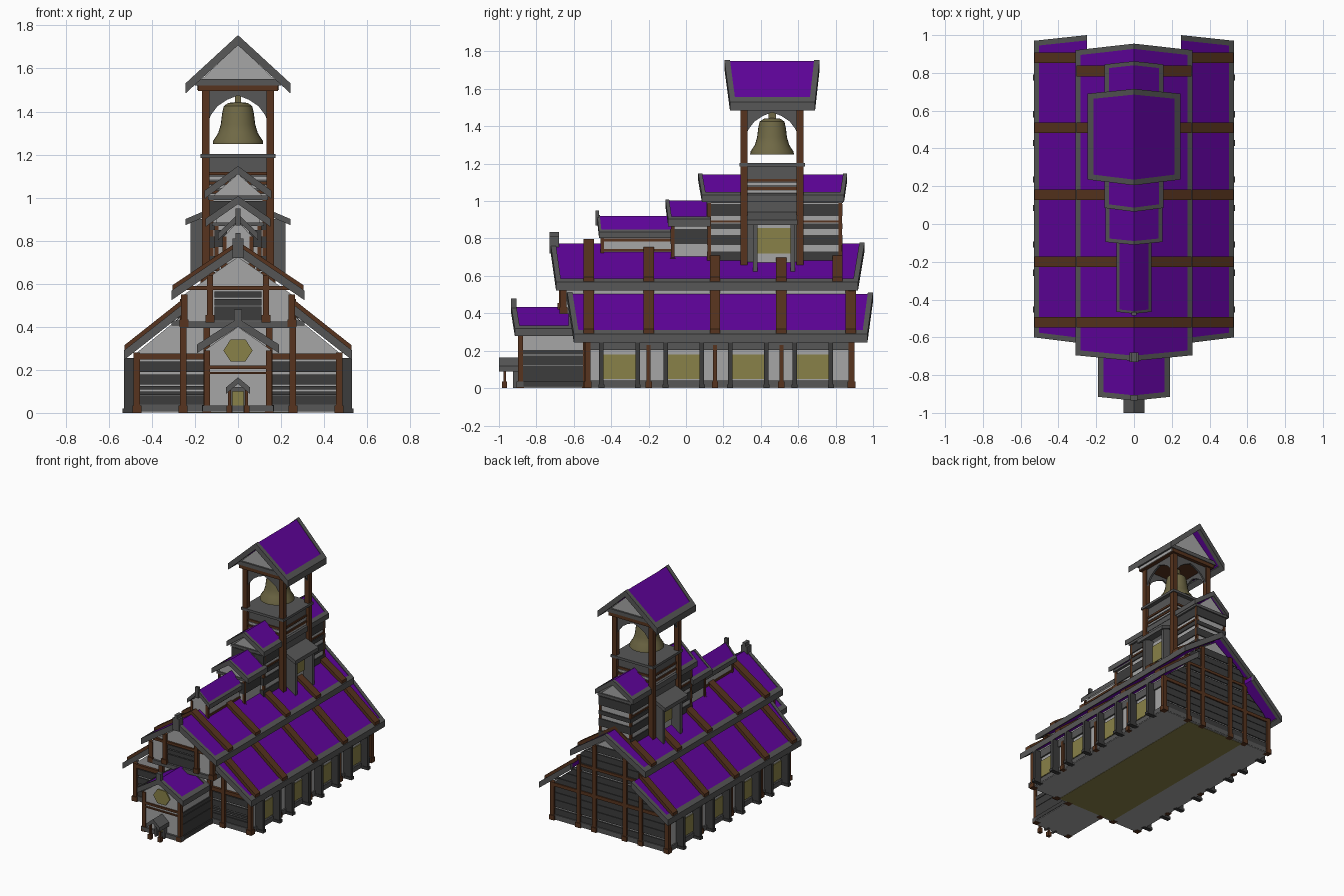
import bpy, bmesh, math

if "Cube" in bpy.data.objects:
    bpy.data.objects.remove(bpy.data.objects["Cube"])

def material(name, r, g, b):
    m = bpy.data.materials.new(name)
    m.diffuse_color = (r, g, b, 1)
    m.use_nodes = True
    m.node_tree.nodes["Principled BSDF"].inputs["Base Color"].default_value = m.diffuse_color
    return m

PURPLE = material("purple_tiles", .115, .001, .33)
STONE = material("grey_stone", .095, .095, .095)
DARK = material("dark_planks", .045, .045, .045)
WHITE = material("pale_plaster", .38, .38, .38)
BROWN = material("brown_timber", .095, .034, .013)
GOLD = material("gold_glass", .25, .22, .065)
BRONZE = material("bronze", .16, .14, .06)

def prisms(name, mat, pairs, mirror=False):
    """Solids lofted between pairs of matching loops, optionally mirrored in x."""
    bm = bmesh.new()
    for s in ((1, -1) if mirror else (1,)):
        for a, b in pairs:
            va, vb = ([bm.verts.new((s * x, y, z)) for x, y, z in l] for l in (a, b))
            n = len(va)
            bm.faces.new(va)
            bm.faces.new(vb[::-1])
            for i in range(n):
                j = (i + 1) % n
                bm.faces.new((va[i], vb[i], vb[j], va[j]))
    bmesh.ops.recalc_face_normals(bm, faces=bm.faces)
    me = bpy.data.meshes.new(name)
    bm.to_mesh(me)
    bm.free()
    me.materials.append(mat)
    ob = bpy.data.objects.new(name, me)
    bpy.context.collection.objects.link(ob)
    return ob

def box(x0, x1, y0, y1, z0, z1):
    q = [(x0, z0), (x1, z0), (x1, z1), (x0, z1)]
    return [(x, y0, z) for x, z in q], [(x, y1, z) for x, z in q]

def boxes(name, mat, items, mirror=False):
    return prisms(name, mat, [box(*i) for i in items], mirror)

def house(name, mat, half, y0, y1):
    """Symmetric wall profile (right half, bottom to apex) extruded along y."""
    p = half + [(-x, z) for x, z in half[::-1] if x > 0]
    return prisms(name, mat, [([(x, y0, z) for x, z in p], [(x, y1, z) for x, z in p])])

def slab(x0, z0, x1, z1, f0, f1, b0, b1, t):
    """Sloping plate from inner edge (x0,z0) to eave (x1,z1)."""
    p = [(x0, z0, 0), (x1, z1, 1), (x1, z1 - t, 1), (x0, z0 - t, 0)]
    return [(x, (f0, f1)[e], z) for x, z, e in p], [(x, (b0, b1)[e], z) for x, z, e in p]

def roof(name, x0, z0, x1, z1, f0, f1, b0, b1, t=.045, m=.028):
    """Stone verges and eaves framing a slightly sunken tiled plate."""
    k = 1 - m / (x1 - x0)
    xe, ze = x0 + (x1 - x0) * k, z0 + (z1 - z0) * k
    prisms(name + "_trim", STONE, [
        slab(x0, z0, x1, z1, f0, f1, f0 + m, f1 + m, t),
        slab(x0, z0, x1, z1, b0 - m, b1 - m, b0, b1, t),
        slab(xe, ze, x1, z1, f1 + m / 2, f1 + m / 2, b1 - m / 2, b1 - m / 2, t)], True)
    prisms(name + "_tiles", PURPLE, [slab(x0, z0 - .006, xe + .004, ze - .009, f0 + m - .004, f1 + m - .004,
                                          b0 - m + .004, b1 - m + .004, t - .014)], True)

def posts(name, spots, w=.015):
    """Square timber posts with feet, mirrored: (x, y, z0, z1)."""
    items = []
    for x, y, z0, z1 in spots:
        items.append((x - w, x + w, y - w, y + w, z0, z1))
        items.append((x - w - .006, x + w + .006, y - w - .006, y + w + .006, z0, z0 + .035))
    boxes(name, BROWN, items, True)

# nave: walls, plinth and floor
house("nave_walls", WHITE, [(.47, .01), (.47, .28), (.25, .46), (.25, .55), (0, .725)], -.52, .88)
boxes("nave_plinth", STONE, [(-.48, .48, -.535, .895, .006, .04), (-.165, .165, -.905, -.52, .006, .035)])
boxes("floor_underside", WHITE, [(-.478, .478, -.533, .893, .002, .007), (-.163, .163, -.903, -.533, .002, .007)])
boxes("aisle_floor", GOLD, [(-.24, .24, -.52, .88, 0, .004)])
boxes("eave_band", STONE, [(.46, .482, -.53, .89, .205, .26)], True)
house("front_jetty", WHITE, [(.25, .4), (.25, .55), (0, .725)], -.66, -.5)
boxes("jetty_sill", STONE, [(-.27, .27, -.675, -.52, .395, .425), (-.31, .31, -.54, -.5, .405, .43)])

# nave roofs in two tiers with timber ribs
roof("lower_roof", .25, .51, .53, .29, -.635, -.6, 1.0, .97)
roof("upper_roof", 0, .778, .31, .568, -.725, -.695, .955, .92)
ribs = [slab(.255, .53, .527, .315, y - .028, y - .028, y + .028, y + .028, .045)
        for y in (-.52, -.2, .155, .51, .88)]
ribs += [slab(0, .797, .305, .593, y - .028, y - .028, y + .028, y + .028, .045)
         for y in (-.52, -.2, .155, .51, .81)]
prisms("roof_ribs", BROWN, ribs, True)
boxes("ridge_finials", STONE, [(-.025, .025, -.73, -.68, .72, .81), (-.012, .012, -.73, -.68, .81, .835),
                               (-.018, .018, -.935, -.905, .4, .48), (-.012, .012, -.485, -.465, .87, .95)])

# side buttresses, windows and posts
fins, panes = [], []
for y in (-.355, -.012, .333, .678):
    fins += [(.46, .53, y + d - .012, y + d + .012, 0, .255) for d in (-.097, .097)]
    fins += [(.46, .536, y + d - .016, y + d + .016, 0, .02) for d in (-.097, .097)]
    panes.append((.468, .476, y - .085, y + .085, .05, .18))
boxes("buttresses", DARK, fins, True)
boxes("side_windows", GOLD, panes, True)
posts("side_posts", [(.475, y, 0, .23) for y in (-.2, .155, .51)], .011)

# plank stripes on the front, porch and rear
rows = [(.036, .08), (.084, .1), (.109, .124), (.133, .178), (.19, .238)]
boxes("front_planks", DARK, [(.15, .465, -.529, -.52, a, b) for a, b in rows], True)
boxes("porch_planks", DARK, [(.145, .158, -.885, -.52, a, b)
                             for a, b in ((.036, .118), (.121, .175), (.179, .205))] +
      [(.145, .167, -.87, -.52, .008, .037)], True)
boxes("jetty_planks", DARK, [(-.11, .11, -.668, -.66, a, b)
                             for a, b in ((.43, .495), (.5, .53), (.537, .565))])

def half_width(z):
    if z < .28: return .465
    if z < .46: return .25 + (.46 - z) / .18 * .215
    return .25 if z < .55 else (.725 - z) / .175 * .25
rear = []
for i in range(11):
    a = .041 + i * .055
    b = a + (.052 if i % 3 else .043)
    wa, wb = half_width(a), half_width(b)
    q = [(-wa, a), (wa, a), (wb, b), (-wb, b)]
    rear.append(([(x, .87, z) for x, z in q], [(x, .889, z) for x, z in q]))
prisms("rear_planks", DARK, rear)
posts("rear_posts", [(.47, .885, 0, .28), (.255, .885, 0, .53), (.125, .885, 0, .64)])
boxes("rear_rails", BROWN, [(-.47, .47, .88, .897, .25, .275), (-.25, .25, .88, .897, .455, .475)])
posts("front_posts", [(.47, -.525, 0, .28), (.255, -.53, 0, .45), (.145, -.535, 0, .42),
                      (.25, -.655, .4, .55), (.13, -.665, .42, .64)])
boxes("front_rails", BROWN, [(.15, .47, -.538, -.52, .248, .275), (0, .25, -.674, -.655, .572, .59)], True)

# entrance porch with hexagonal window and hooded door
house("porch_walls", WHITE, [(.15, .01), (.15, .295), (0, .4)], -.89, -.5)
roof("porch_roof", 0, .44, .19, .318, -.935, -.915, -.6, -.6, .04)
posts("porch_posts", [(.145, -.885, 0, .29)], .014)
boxes("porch_rails", BROWN, [(-.14, .14, -.899, -.885, .205, .22), (-.14, .14, -.899, -.885, .18, .19)])
hexa = [(.068 * math.cos(i * math.pi / 3), .29 + .06 * math.sin(i * math.pi / 3)) for i in range(6)]
prisms("hexagon_window", GOLD, [([(x, -.898, z) for x, z in hexa], [(x, -.889, z) for x, z in hexa])])
boxes("door_frame", STONE, [(.026, .04, -.925, -.88, 0, .11), (0, .04, -.92, -.88, .1, .12)], True)
boxes("door", GOLD, [(-.027, .027, -.9, -.893, .01, .1)])
prisms("door_hood", STONE, [slab(0, .165, .056, .118, -1, -1, -.88, -.88, .03)], True)
posts("hood_posts", [(.04, -.97, 0, .11)], .007)

# ridge dormers, rising towards the tower
house("first_dormer", WHITE, [(.065, .6), (.065, .82), (0, .89)], -.45, -.05)
roof("first_dormer_roof", 0, .925, .092, .835, -.475, -.465, -.06, -.06, .032, .014)
house("second_dormer", WHITE, [(.1, .6), (.1, .9), (0, .97)], -.075, .13)
roof("second_dormer_roof", 0, 1.008, .15, .903, -.11, -.095, .13, .13, .038, .02)
house("third_dormer", WHITE, [(.125, .55), (.125, 1.0), (0, 1.11)], .12, .83)
roof("third_dormer_roof", 0, 1.147, .155, 1.033, .065, .085, .862, .845, .038, .022)
posts("dormer_posts", [(.063, -.447, .66, .82), (.1, -.07, .66, .88),
                       (.123, .125, .62, 1.0), (.123, .825, .58, 1.0)], .009)
boxes("dormer_rails", BROWN, [(.06, .071, -.45, -.07, .785, .8), (.06, .071, -.45, -.07, .73, .745),
                              (.1, .132, .125, .83, .885, .897)], True)
bands = ((.66, .73), (.765, .82), (.85, .88), (.92, .985))
boxes("dormer_planks", DARK, [(0, .132, .113, .838, a, b) for a, b in bands] +
      [(.05, .107, -.082, .12, .77, .85)], True)
boxes("dormer_gable_beams", STONE, [(-.14, .14, .11, .84, .99, 1.01), (-.12, .12, -.083, .12, .868, .885)])

# bell tower
boxes("tower_body", STONE, [(-.145, .145, .315, .605, .6, 1.19), (-.175, .175, .285, .635, 1.185, 1.203)])
boxes("tower_pale_bands", WHITE, [(-.149, .149, .311, .609, z, z + .012) for z in (1.005, 1.045, 1.085)])
boxes("tower_timber_bands", BROWN, [(-.152, .152, .308, .612, z, z + .014) for z in (1.02, 1.06, 1.105)])
posts("tower_posts", [(.15, .31, .58, 1.5), (.15, .61, .6, 1.5)], .018)
right = [(.14, 1.35), (.125, 1.385), (.095, 1.425), (.05, 1.455)]
arch = [(-.14, 1.51), (.14, 1.51)] + right + [(0, 1.475)] + [(-x, z) for x, z in right[::-1]]
pairs = [([(x, y - .007, z) for x, z in arch], [(x, y + .007, z) for x, z in arch]) for y in (.31, .61)]
pairs += [([(s - .007, .46 + x, z) for x, z in arch], [(s + .007, .46 + x, z) for x, z in arch])
          for s in (-.15, .15)]
prisms("belfry_arches", STONE, pairs)
house("tower_gables", WHITE, [(.19, 1.5), (.19, 1.53), (0, 1.71)], .285, .635)
boxes("tower_roof_beams", STONE, [(-.2, .2, .272, .648, 1.522, 1.55)])
boxes("tower_roof_rails", BROWN, [(-.185, .185, .277, .643, 1.495, 1.522)])
roof("tower_roof", 0, 1.755, .245, 1.53, .205, .235, .715, .69, .047, .03)

# tower side windows under awnings on brackets
prisms("awnings", STONE, [slab(.14, .945, .245, .9, .33, .325, .59, .595, .028)], True)
boxes("awning_brackets", STONE, [(.14, .22, y - .012, y + .012, .62, .9) for y in (.37, .57)], True)
boxes("tower_side_panels", WHITE, [(.14, .148, .38, .56, .66, .88)], True)
boxes("tower_windows", GOLD, [(.145, .154, .382, .558, .72, .855)], True)

# bell, turned from a profile
prof = [(0, 1.255), (.1, 1.25), (.117, 1.25), (.115, 1.265), (.092, 1.3), (.08, 1.34),
        (.074, 1.39), (.066, 1.425), (.045, 1.44), (0, 1.445)]
bm = bmesh.new()
vs = [bm.verts.new((r, .46, z)) for r, z in prof]
es = [bm.edges.new(p) for p in zip(vs, vs[1:])]
bmesh.ops.spin(bm, geom=vs + es, cent=(0, .46, 0), axis=(0, 0, 1), angle=math.tau, steps=24)
bmesh.ops.remove_doubles(bm, verts=bm.verts, dist=1e-4)
bmesh.ops.recalc_face_normals(bm, faces=bm.faces)
me = bpy.data.meshes.new("bell")
bm.to_mesh(me)
bm.free()
me.materials.append(BRONZE)
bell = bpy.data.objects.new("bell", me)
bpy.context.collection.objects.link(bell)
bpy.context.view_layer.objects.active = bell
bell.select_set(True)
bpy.ops.object.shade_smooth_by_angle(angle=math.radians(40))
boxes("bell_hanger", BRONZE, [(-.015, .015, .44, .48, 1.435, 1.49)])
